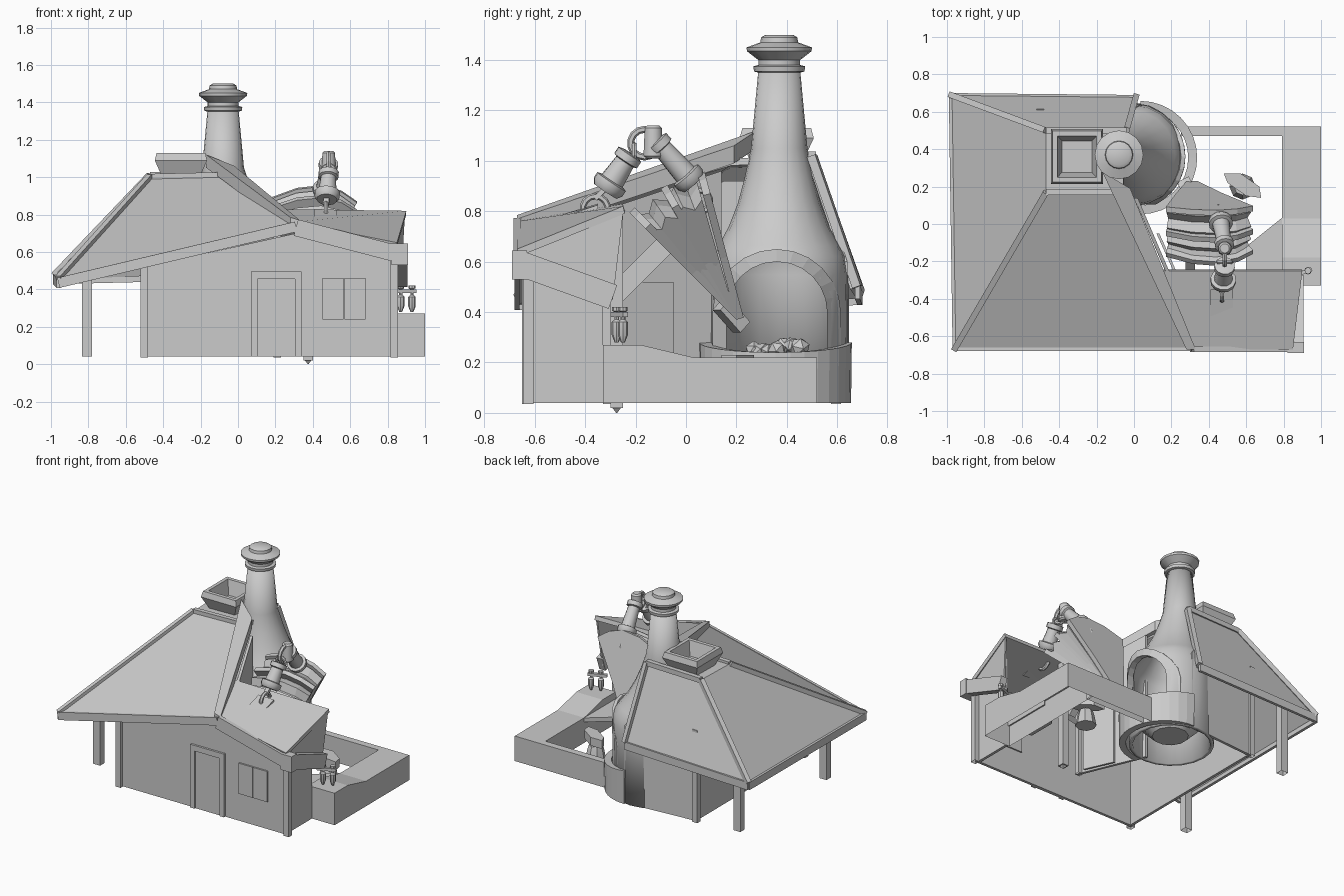
import bpy, bmesh, math, random
from mathutils import Vector as V

if "Cube" in bpy.data.objects:
    bpy.data.objects.remove(bpy.data.objects["Cube"])
random.seed(3)

def mesh(name, verts, faces, thick=0, smooth=False):
    me = bpy.data.meshes.new(name)
    me.from_pydata([tuple(v) for v in verts], [], faces)
    bm = bmesh.new(); bm.from_mesh(me)
    bmesh.ops.recalc_face_normals(bm, faces=bm.faces)
    bm.to_mesh(me); bm.free()
    ob = bpy.data.objects.new(name, me)
    bpy.context.collection.objects.link(ob)
    if thick:
        m = ob.modifiers.new("thickness", 'SOLIDIFY'); m.thickness = thick; m.offset = -1
    if smooth:
        bpy.ops.object.select_all(action='DESELECT')
        bpy.context.view_layer.objects.active = ob; ob.select_set(True)
        bpy.ops.object.shade_smooth_by_angle(angle=math.radians(35))
    return ob

def bridge(name, rings, caps=True, closed=False, **k):
    n, m = len(rings[0]), len(rings)
    f = [(i*n+j, i*n+(j+1) % n, (i+1) % m*n+(j+1) % n, (i+1) % m*n+j)
         for i in range(m if closed else m-1) for j in range(n)]
    if caps and not closed:
        f += [tuple(range(n)), tuple(range((m-1)*n, m*n))]
    return mesh(name, [p for r in rings for p in r], f, **k)

def prism(name, pts, vec):
    return bridge(name, [[V(p) for p in pts], [V(p)+V(vec) for p in pts]])

def box(name, x0, x1, y0, y1, z0, z1):
    return prism(name, [(x0, y0, z0), (x1, y0, z0), (x1, y1, z0), (x0, y1, z0)], (0, 0, z1-z0))

def open_bottom(ob):
    bm = bmesh.new(); bm.from_mesh(ob.data)
    low = [f for f in bm.faces if all(v.co.z < .05 for v in f.verts)]
    bmesh.ops.delete(bm, geom=low, context='FACES')
    bm.to_mesh(ob.data); bm.free()

def beam(name, p, q, w, h):
    p, q = V(p), V(q); d = (q-p).normalized()
    s = d.cross(V((0, 0, 1))).normalized(); u = s.cross(d)
    return prism(name, [p+s*a*w/2+u*b*h/2 for a, b in ((-1, -1), (1, -1), (1, 1), (-1, 1))], q-p)

def lathe(name, prof, p, axis=(0, 0, 1), n=14, **k):
    d = V(axis).normalized(); s = d.orthogonal().normalized(); t = d.cross(s)
    rings = [[V(p)+d*z+(s*math.cos(a)+t*math.sin(a))*r for a in [2*math.pi*i/n for i in range(n)]]
             for z, r in prof]
    return bridge(name, rings, smooth=True, **k)

def ring(name, c, R, r, rot):
    bpy.ops.mesh.primitive_torus_add(location=c, rotation=rot, major_radius=R, minor_radius=r,
                                     major_segments=14, minor_segments=6)
    bpy.context.object.name = name

# main hipped roof, with an open right side
FL, FR, BL, BR = (-.96, -.67, .455), (.31, -.67, .755), (-.98, .69, .475), (.01, .68, .5)
A, B, C, D = (-.47, .17, 1.0), (-.06, .17, 1.01), (-.04, .5, 1.02), (-.47, .5, 1.01)
mesh("main_roof", [FL, FR, BL, BR, A, B, C, D],
     [(0, 1, 5, 4), (2, 0, 4, 7), (3, 2, 7, 6), (4, 5, 6, 7)], thick=.03)
for i, (p, q) in enumerate([(FL, A), (BL, D), (BR, C), (A, B), (D, C)]):
    beam(f"roof_ridge_{i}", p, q, .032, .035)
prism("roof_rake_board", [(.28, -.67, .785), (.33, -.67, .77), (-.02, .19, 1.06), (-.17, .28, 1.12)], (0, 0, -.07))
for i, (p, q) in enumerate([(FL, FR), (FL, BL), (BL, BR)]):
    beam(f"eave_board_{i}", V(p)-V((0, 0, .02)), V(q)-V((0, 0, .02)), .02, .055)

# flared smoke vent on the roof top
def sq(h, z):
    return [(-.305+a*h, .36+b*h*1.05, z) for a, b in ((-1, -1), (1, -1), (1, 1), (-1, 1))]
bridge("roof_vent", [sq(.1, 1.0), sq(.14, 1.09), sq(.13, 1.13), sq(.105, 1.13), sq(.08, 1.03)])

# side wing roof and its trim
mesh("wing_roof", [(.3, -.67, .76), (.85, -.67, .65), (.9, -.25, .82), (.15, -.25, .83)],
     [(0, 1, 2, 3)], thick=.03)
beam("wing_front_fascia", (.31, -.67, .73), (.83, -.67, .595), .03, .09)
box("wing_fascia_end", .82, .91, -.69, -.63, .53, .645)
beam("wing_side_fascia", (.88, -.65, .59), (.88, -.29, .46), .05, .1)
prism("wing_gable", [(.83, -.63, .55), (.83, -.63, .64), (.88, -.25, .79), (.86, -.29, .45)], (.012, 0, 0))
beam("wing_brace", (.3, -.3, .45), (.3, 0, .75), .05, .08)
box("wing_post", .35, .4, -.3, -.25, .02, .8)
lathe("wing_post_tip", [(0, .003), (.03, .035)], (.375, -.275, 0), n=4)
prism("roof_plate", [(.41, -.5, .785), (.53, -.5, .775), (.53, -.35, .825), (.41, -.35, .83)], (0, 0, -.03))

# open-bottomed walls
prism("front_wall", [(-.5, -.63, .04), (.83, -.63, .04), (.83, -.63, .57), (.31, -.63, .7), (-.5, -.63, .52)], (0, .02, 0))
prism("left_wall", [(-.5, -.63, .04), (-.5, .6, .04), (-.5, .6, .7), (-.5, .48, .92), (-.5, .15, .92), (-.5, -.63, .52)], (.02, 0, 0))
prism("back_wall", [(-.5, .6, .04), (.04, .64, .04), (.04, .64, .6), (-.05, .6, .72), (-.5, .6, .7)], (0, -.02, 0))
prism("right_wall", [(.82, -.63, .04), (.82, -.33, .04), (.82, -.33, .7), (.82, -.63, .57)], (-.02, 0, 0))
prism("inner_wall", [(.22, -.33, .04), (.02, .14, .04), (.02, .14, .96), (.2, -.28, .82), (.22, -.33, .8)], (-.02, 0, 0))
for i, (x, y, h) in enumerate([(-.5, -.63, .54), (.835, -.625, .56), (-.5, .595, .7), (.21, -.31, .8)]):
    open_bottom(box(f"corner_post_{i}", x-.02, x+.02, y-.02, y+.02, .035, h))
for i, y in enumerate((-.43, .55)):
    open_bottom(box(f"porch_post_{i}", -.835, -.78, y-.025, y+.025, .04, .56))

# door and window, slightly raised frames
for i, x in enumerate((.07, .305)):
    box(f"door_jamb_{i}", x, x+.035, -.645, -.62, .04, .49)
box("door_lintel", .07, .34, -.645, -.62, .455, .495)
box("door_panel", .105, .305, -.635, -.625, .04, .455)
for i in range(2):
    box(f"window_shutter_{i}", .453+i*.117, .565+i*.117, -.642, -.6, .24, .46)
prism("inner_door", [(.21, -.25, .04), (.12, -.05, .04), (.12, -.05, .52), (.21, -.25, .52)], (.015, 0, 0))

# yard wall (hollow below) and low bench
open_bottom(prism("yard_side_wall", [(.79, -.33, .04), (.79, .52, .04), (.79, .52, .22), (.79, .03, .22),
                                     (.79, -.18, .27), (.79, -.33, .27)], (.21, 0, 0)))
open_bottom(box("yard_back_wall", .25, .8, .47, .52, .04, .22))
prism("yard_bench", [(.8, .04, .19), (.6, -.12, .19), (.6, -.33, .19), (.8, -.33, .19)], (0, 0, .03))

# forge shell flowing up into the chimney
N = 20
prof = [(.04, -.01, .28), (.55, -.01, .275), (.62, -.01, .265), (.665, -.02, .24), (.74, -.035, .2),
        (.83, -.05, .165), (.93, -.065, .138), (1.05, -.08, .112), (1.36, -.08, .083)]
shell = bridge("forge_and_chimney", [[(cx+r*math.cos(2*math.pi*i/N), .37+r*math.sin(2*math.pi*i/N), z)
               for i in range(N)] for z, cx, r in prof], caps=False, thick=.025, smooth=True)

def arch(r, z0, zc, x=None, R=0):
    pts = [(r, z0)] + [(r*math.cos(math.pi*i/12), zc+r*math.sin(math.pi*i/12)) for i in range(13)] + [(-r, z0)]
    return [(x if R == 0 else -.01+math.sqrt(R*R-y*y), .36+y, z) for y, z in pts]
cut = prism("arch_cutter", arch(.205, .22, .4, .04), (.5, 0, 0))
cut.hide_render = True; cut.hide_viewport = True
m = shell.modifiers.new("opening", 'BOOLEAN'); m.object = cut; m.operation = 'DIFFERENCE'
# arch surround wrapped around the curved front
bridge("arch_surround", [arch(.255, .22, .395, R=.262), arch(.255, .22, .395, R=.285),
                         arch(.2, .22, .4, R=.285), arch(.2, .22, .4, R=.25)], closed=True)

# chimney cap
lathe("chimney_cap", [(1.35, .083), (1.355, .1), (1.375, .103), (1.38, .083), (1.40, .083), (1.435, .128),
                      (1.45, .13), (1.47, .075), (1.49, .072), (1.5, .055)], (-.08, .37, 0), n=16)

# curved hearth ledge, fire bed and coals
def sect(d):
    c, s = math.cos(math.radians(d)), math.sin(math.radians(d))
    top = .28 - .04*max(0, c)
    return [(.035+r*c, .355+r*s, z) for r, z in ((.255, .04), (.3, .04), (.303, top), (.255, top))]
bridge("hearth_ledge", [sect(-90+i*11.25) for i in range(17)])
lathe("fire_bed", [(.1, .12), (.22, .24), (.24, .24), (.23, .2)], (.0, .37, 0), n=12)
for i in range(7):
    bpy.ops.mesh.primitive_ico_sphere_add(subdivisions=1, radius=random.uniform(.035, .05),
        location=(random.uniform(.0, .17), .27+.03*i, random.uniform(.235, .27)),
        rotation=(i, 2*i, 0))
    bpy.context.object.name = f"coal_{i}"

# bellows: pleated fan hinged at the nozzle
P = V((.31, .2, .37))
def leaf(ang, k):
    a = math.radians(ang)
    pts = [(0, -.03), (.25*k, -.13*k), (.53*k, -.235*k), (.585*k, -.1), (.6*k, .03), (.57*k, .14), (.51*k, .235*k), (.25*k, .12*k), (0, .03)]
    return [P+V((w+s*.18, s*math.cos(a), s*math.sin(a))) for s, w in pts]
bridge("bellows_folds", [leaf(106+i*4.7, .97 if i % 2 == 0 else .91) for i in range(7)])
for i, a in enumerate((105, 120, 135)):
    r = math.radians(a)
    prism(f"bellows_board_{i}", leaf(a, 1.0), (0, .03*math.sin(r), -.03*math.cos(r)))
beam("bellows_nozzle", (.31, .14, .43), (.27, .22, .34), .07, .06)

# counterweight linkage above the bellows
def weight(name, p, q, r):
    p, q = V(p), V(q); L = (q-p).length
    lathe(name, [(0, r), (.02, r*1.25), (.045, r*1.25), (.05, r*.9), (L-.04, r*.75), (L-.035, r),
                 (L-.005, r), (L, r*.6)], p, q-p, n=12)
weight("lower_weight", (.475, -.32, .88), (.485, -.22, 1.03), .055)
weight("upper_weight", (.46, .03, .91), (.485, -.12, 1.08), .052)
lathe("upper_weight_cap", [(0, .03), (.01, .04), (.12, .035), (.13, .025)], (.485, -.13, 1.01), (0, 0, 1), n=12)
h = math.pi/2
ring("linkage_ring", (.485, -.165, 1.07), .055, .014, (0, h, 0))
ring("linkage_small_ring", (.485, -.205, 1.03), .035, .01, (h, .6, 0))
ring("roof_ring", (.47, -.36, .81), .05, .013, (0, h, 0))
ring("bellows_ring", (.45, .05, .84), .045, .013, (0, h, 0))
beam("roof_ring_link", (.47, -.36, .85), (.475, -.31, .9), .03, .02)

# anvil on its stump
lathe("anvil_stump", [(.04, .07), (.12, .055), (.15, .045)], (.58, .2, 0), n=8)
prism("anvil_top", [(.48, .27, .17), (.5, .22, .17), (.6, .15, .17), (.68, .14, .17), (.67, .2, .17), (.57, .27, .17)], (0, 0, .06))

# tool rack
beam("tool_rack_bar", (.83, -.29, .39), (.95, -.24, .39), .02, .02)
for i, (x, y) in enumerate([(.87, -.275), (.93, -.25)]):
    lathe(f"hanging_tool_{i}", [(.28, .008), (.31, .02), (.36, .02), (.37, .009), (.4, .009), (.405, .018), (.42, .018)], (x, y, 0), n=8)
